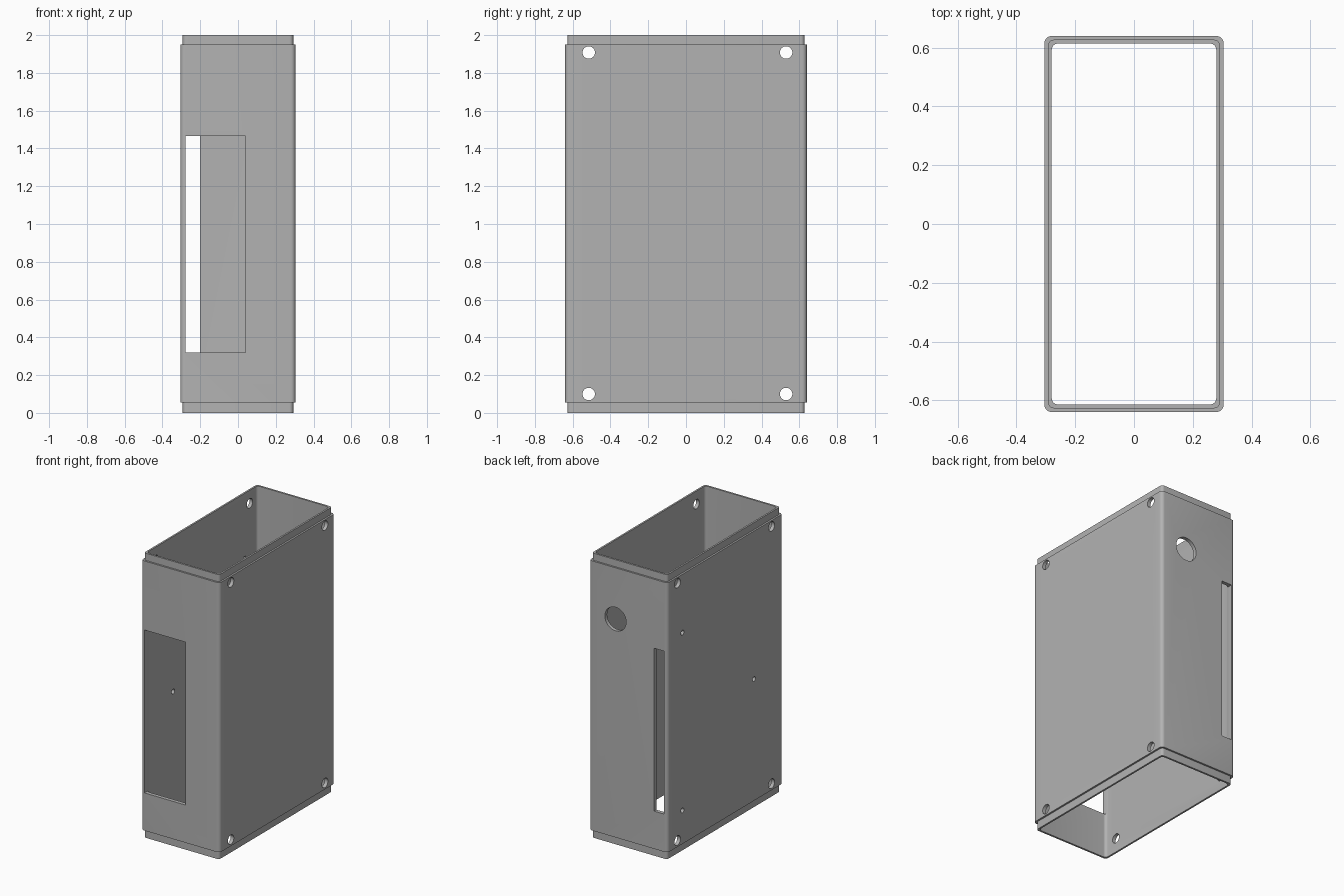
import bpy
import bmesh
import math
from mathutils import Matrix

cube = bpy.data.objects.get("Cube")
if cube:
    bpy.data.objects.remove(cube, do_unlink=True)

grey = bpy.data.materials.new("plain_grey")
grey.use_nodes = True
colour = (0.45, 0.45, 0.45, 1)
grey.diffuse_color = colour
grey.node_tree.nodes["Principled BSDF"].inputs["Base Color"].default_value = colour


def make_object(name, bm):
    bmesh.ops.recalc_face_normals(bm, faces=bm.faces)
    mesh = bpy.data.meshes.new(name)
    bm.to_mesh(mesh)
    bm.free()
    mesh.materials.append(grey)
    obj = bpy.data.objects.new(name, mesh)
    bpy.context.collection.objects.link(obj)
    return obj


def rounded_ring(bm, hx, hy, r, z, steps=6):
    """Vertices of a rounded rectangle at height z."""
    ring = []
    for k, (sx, sy) in enumerate([(1, 1), (-1, 1), (-1, -1), (1, -1)]):
        for i in range(steps + 1):
            a = math.pi / 2 * (k + i / steps)
            ring.append(bm.verts.new((sx * (hx - r) + r * math.cos(a),
                                      sy * (hy - r) + r * math.sin(a), z)))
    return ring


# Open tube with a stepped lip at both ends: half width, half depth, corner radius
BODY = (0.305, 0.64, 0.025)
LIP = (0.2925, 0.6275, 0.02)
INNER = (0.28, 0.614, 0.02)
LOW, HIGH, TOP = 0.055, 1.95, 2.0

bm = bmesh.new()
sections = [(LIP, 0), (LIP, LOW), (BODY, LOW), (BODY, HIGH),
            (LIP, HIGH), (LIP, TOP), (INNER, TOP), (INNER, 0)]
rings = [rounded_ring(bm, *size, z) for size, z in sections]
for a, b in zip(rings, rings[1:] + rings[:1]):
    n = len(a)
    for i in range(n):
        j = (i + 1) % n
        bm.faces.new((a[i], a[j], b[j], b[i]))
housing = make_object("housing", bm)


def box_cutter(name, x0, x1, y0, y1, z0, z1):
    bm = bmesh.new()
    mat = (Matrix.Translation(((x0 + x1) / 2, (y0 + y1) / 2, (z0 + z1) / 2))
           @ Matrix.Diagonal((x1 - x0, y1 - y0, z1 - z0, 1)))
    bmesh.ops.create_cube(bm, size=1, matrix=mat)
    return make_object(name, bm)


def round_cutter(name, centre, radius, length, axis, sides=32):
    bm = bmesh.new()
    turn = Matrix.Rotation(math.pi / 2, 4, "Y" if axis == "x" else "X")
    bmesh.ops.create_cone(bm, cap_ends=True, segments=sides, radius1=radius,
                          radius2=radius, depth=length,
                          matrix=Matrix.Translation(centre) @ turn)
    return make_object(name, bm)


# Wide front slot, narrow back slot and round back opening
cutters = [
    box_cutter("front_slot", -0.279, 0.04, -0.7, -0.58, 0.32, 1.465),
    box_cutter("back_slot", -0.279, -0.2, 0.58, 0.7, 0.32, 1.465),
    round_cutter("back_opening", (0.1, 0.64, 1.59), 0.083, 0.12, "y"),
]
# Corner screw holes through both broad walls
for y in (-0.515, 0.53):
    for z in (0.1, 1.908):
        cutters.append(round_cutter("screw_hole", (0, y, z), 0.033, 0.8, "x"))
# Small mounting holes through one broad wall
for y, z in ((0.475, 1.54), (0.475, 0.29), (-0.32, 0.91)):
    cutters.append(round_cutter("mounting_hole", (-0.3, y, z), 0.017, 0.12, "x", 20))

bpy.context.view_layer.objects.active = housing
for cutter in cutters:
    mod = housing.modifiers.new("cut", "BOOLEAN")
    mod.operation = "DIFFERENCE"
    mod.solver = "EXACT"
    mod.object = cutter
    bpy.ops.object.modifier_apply(modifier=mod.name)
    bpy.data.objects.remove(cutter, do_unlink=True)

bpy.ops.object.select_all(action="DESELECT")
housing.select_set(True)
bpy.ops.object.shade_smooth_by_angle(angle=math.radians(30))
